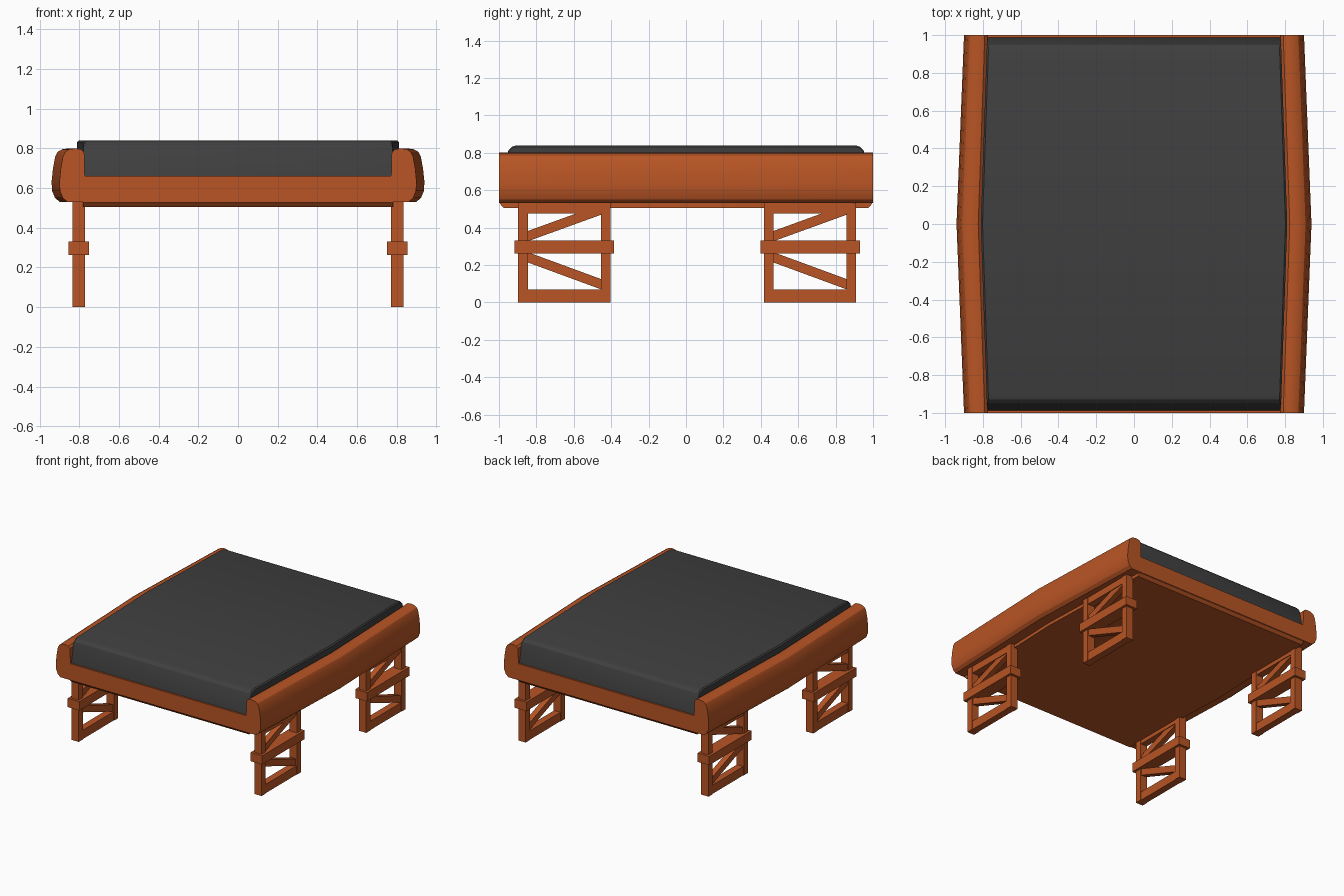
import bpy, bmesh, math
from mathutils import Matrix

if "Cube" in bpy.data.objects:
    bpy.data.objects.remove(bpy.data.objects["Cube"])


def material(name, rgb):
    m = bpy.data.materials.new(name)
    m.diffuse_color = (*rgb, 1)
    m.use_nodes = True
    m.node_tree.nodes["Principled BSDF"].inputs["Base Color"].default_value = m.diffuse_color
    return m


ORANGE = material("orange_paint", (0.48, 0.09, 0.018))
DARK = material("dark_pad", (0.05, 0.05, 0.05))


def bow(y):
    # Sides swell outward toward the middle of the length
    return 1 + 0.044 * (1 - abs(y))


def finish(name, bm, mat, smooth=False):
    bmesh.ops.recalc_face_normals(bm, faces=bm.faces)
    me = bpy.data.meshes.new(name)
    bm.to_mesh(me)
    bm.free()
    me.materials.append(mat)
    ob = bpy.data.objects.new(name, me)
    bpy.context.collection.objects.link(ob)
    if smooth:
        bpy.ops.object.select_all(action='DESELECT')
        ob.select_set(True)
        bpy.context.view_layer.objects.active = ob
        bpy.ops.object.shade_smooth_by_angle(angle=math.radians(25))
    return ob


def loft(name, sections, mat):
    """sections: list of (y, right half of a cross-section as (x, z), bottom to top)."""
    bm = bmesh.new()
    rings = []
    for y, half in sections:
        pts = half + [(-x, z) for x, z in reversed(half)]
        rings.append([bm.verts.new((x * bow(y), y, z)) for x, z in pts])
    n = len(rings[0])
    for a, b in zip(rings, rings[1:]):
        for i in range(n):
            j = (i + 1) % n
            bm.faces.new((a[i], a[j], b[j], b[i]))
    bm.faces.new(rings[0])
    bm.faces.new(rings[-1])
    return finish(name, bm, mat, True)


# Bed body with raised rounded side rails
rail = [(0.77, 0.53), (0.86, 0.53), (0.883, 0.55), (0.897, 0.585), (0.9, 0.63),
        (0.893, 0.7), (0.882, 0.76), (0.87, 0.783), (0.85, 0.795), (0.82, 0.8),
        (0.79, 0.795), (0.775, 0.78), (0.772, 0.66)]
loft("bed_frame", [(y, rail) for y in (-1, 0, 1)], ORANGE)

# Underside plate, tapered at the ends
loft("under_plate", [(y, [(0.78, b), (0.78, 0.535)])
                     for y, b in ((-0.995, 0.527), (-0.975, 0.505), (0, 0.505),
                                  (0.975, 0.505), (0.995, 0.527))], ORANGE)

# Dark pad rolling over the front and back
pad_line = [(-0.987, 0.66), (-0.957, 0.79), (-0.948, 0.815), (-0.93, 0.832), (-0.905, 0.84)]
pad_line = pad_line + [(0, 0.84)] + [(-y, z) for y, z in reversed(pad_line)]
loft("pad", [(y, [(0.777, 0.63), (0.777, z - 0.008), (0.768, z)]) for y, z in pad_line], DARK)


# Trestle legs
def add_box(bm, y0, y1, z0, z1, width):
    m = (Matrix.Translation((0, (y0 + y1) / 2, (z0 + z1) / 2))
         @ Matrix.Diagonal((width, y1 - y0, z1 - z0, 1)))
    bmesh.ops.create_cube(bm, size=1, matrix=m)


def add_brace(bm, za, zb, height, width):
    # Sloped brace between the posts with upright ends
    v = [[bm.verts.new((s * width / 2, y, z)) for y, z in
          ((-0.2, za), (0.2, zb), (0.2, zb + height), (-0.2, za + height))] for s in (-1, 1)]
    bm.faces.new(v[0])
    bm.faces.new(v[1])
    for i in range(4):
        j = (i + 1) % 4
        bm.faces.new((v[0][i], v[0][j], v[1][j], v[1][i]))


def trestle(name, x, y):
    bm = bmesh.new()
    add_box(bm, -0.247, -0.195, 0, 0.54, 0.064)
    add_box(bm, 0.195, 0.247, 0, 0.54, 0.064)
    add_box(bm, -0.2, 0.2, 0, 0.07, 0.056)
    add_box(bm, -0.2, 0.2, 0.475, 0.54, 0.056)
    add_box(bm, -0.266, 0.266, 0.262, 0.332, 0.102)
    add_brace(bm, 0.325, 0.47, 0.055, 0.045)
    add_brace(bm, 0.215, 0.068, 0.055, 0.045)
    ob = finish(name, bm, ORANGE)
    ob.location = (x, y, 0)


for side, x in (("left", -0.803), ("right", 0.803)):
    for end, y in (("front", -0.65), ("back", 0.663)):
        trestle(f"{end}_{side}_leg", x, y)
